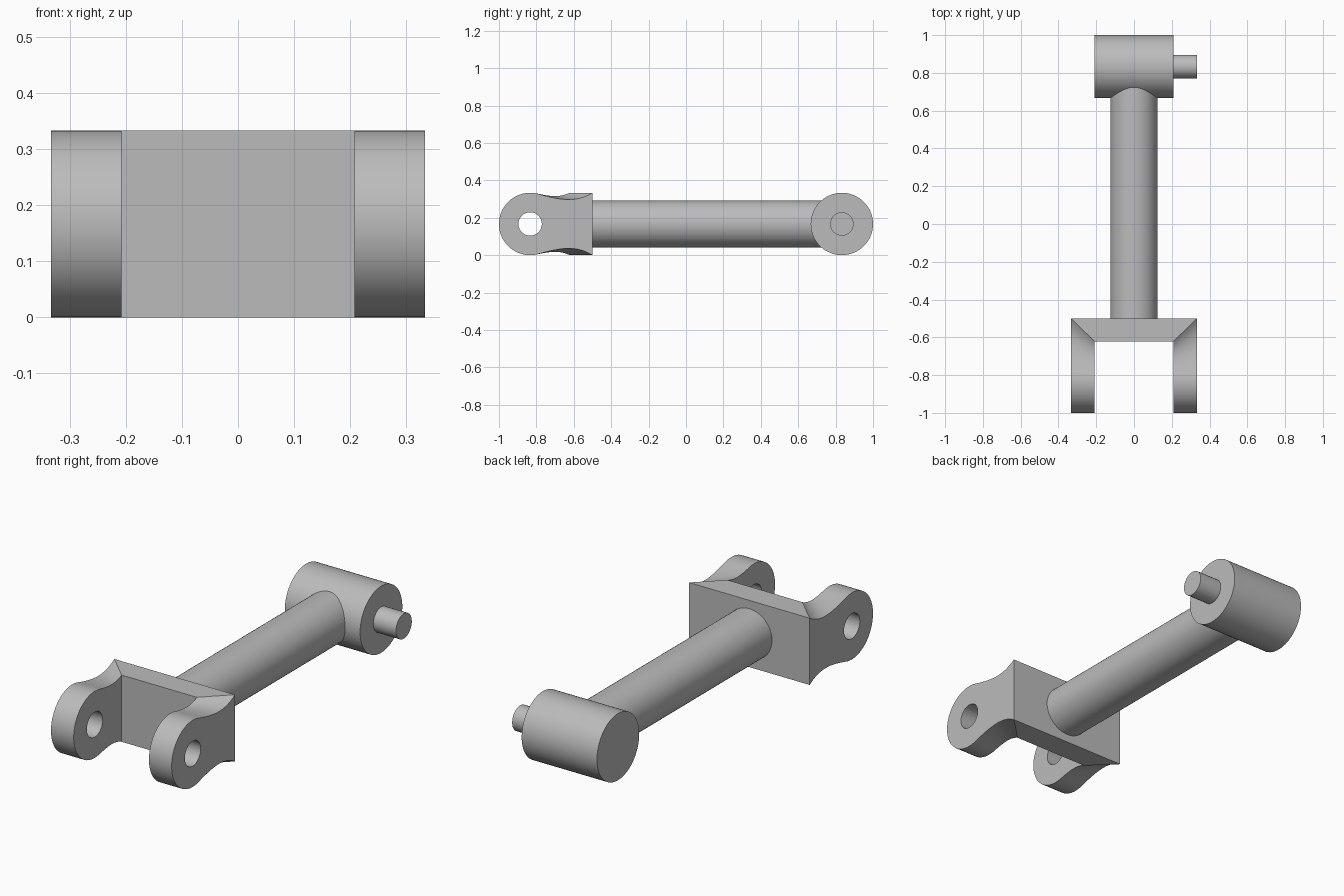
import bpy, bmesh
from math import pi, sin, cos
from mathutils import Vector, Matrix

cube = bpy.data.objects.get("Cube")
if cube:
    bpy.data.objects.remove(cube)

R = 1 / 6          # eye and head radius, also half the height
HALF = 1 / 3       # half width over the fork
INNER = 0.208      # half width between the arms
EYE_Y, HEAD_Y = -1 + R, 1 - R
WEB_FRONT, WEB_BACK = -0.622, -0.5

steel = bpy.data.materials.new("steel grey")
steel.use_nodes = True
GREY = (0.5, 0.5, 0.5, 1)
steel.diffuse_color = GREY
steel.node_tree.nodes["Principled BSDF"].inputs["Base Color"].default_value = GREY


def finish(obj):
    obj.data.materials.clear()
    obj.data.materials.append(steel)
    bpy.ops.object.select_all(action='DESELECT')
    obj.select_set(True)
    bpy.context.view_layer.objects.active = obj
    bpy.ops.object.shade_smooth_by_angle(angle=pi / 6)


def cylinder(name, radius, start, end, sides=64):
    start, end = Vector(start), Vector(end)
    axis = end - start
    bm = bmesh.new()
    bmesh.ops.create_cone(bm, cap_ends=True, segments=sides, radius1=radius,
                          radius2=radius, depth=axis.length)
    turn = axis.to_track_quat('Z', 'Y').to_matrix().to_4x4()
    bm.transform(Matrix.Translation((start + end) / 2) @ turn)
    mesh = bpy.data.meshes.new(name)
    bm.to_mesh(mesh)
    bm.free()
    obj = bpy.data.objects.new(name, mesh)
    bpy.context.collection.objects.link(obj)
    return obj


def arm_outline(end_y, dip):
    """Side outline (y, z): lower scoop, round eye, upper scoop."""
    p0, p3 = Vector((EYE_Y + 0.03, R * 0.985)), Vector((end_y, R))
    length = end_y - p0.x
    p1 = p0 + Vector((length * 0.4, -dip))
    p2 = p3 + Vector((-length * 0.3, -dip * 1.7))
    scoop = []
    for i in range(17):
        t = i / 16
        s = 1 - t
        scoop.append(p0 * s**3 + p1 * 3 * s * s * t + p2 * 3 * s * t * t + p3 * t**3)
    eye = [Vector((EYE_Y + R * cos(a), R * sin(a)))
           for a in (pi * (0.5 + i / 32) for i in range(33))]
    lower = [Vector((p.x, -p.y)) for p in scoop]
    return scoop[::-1] + eye + lower


# Fork: two scooped arms mitred into a cross web
bm = bmesh.new()
for side in (-1, 1):
    loops = [[bm.verts.new((side * x, p.x, R + p.y)) for p in arm_outline(y, dip)]
             for x, y, dip in ((INNER, WEB_FRONT, 0.016), (HALF, WEB_BACK, 0.034))]
    for loop in loops:
        bm.faces.new(loop)
    a, b = loops
    for i in range(len(a) - 1):
        bm.faces.new((a[i], a[i + 1], b[i + 1], b[i]))


def web_face(*points):
    bm.faces.new([bm.verts.new(p) for p in points])


for z in (0, 2 * R):
    web_face((-HALF, WEB_BACK, z), (HALF, WEB_BACK, z),
             (INNER, WEB_FRONT, z), (-INNER, WEB_FRONT, z))
for x, y in ((INNER, WEB_FRONT), (HALF, WEB_BACK)):
    web_face((-x, y, 0), (x, y, 0), (x, y, 2 * R), (-x, y, 2 * R))
bmesh.ops.remove_doubles(bm, verts=bm.verts, dist=0.0002)
bmesh.ops.recalc_face_normals(bm, faces=bm.faces)
mesh = bpy.data.meshes.new("fork")
bm.to_mesh(mesh)
bm.free()
fork = bpy.data.objects.new("fork", mesh)
bpy.context.collection.objects.link(fork)

# Pin holes through both arms
cutter = cylinder("hole_cutter", 0.0625, (-0.5, EYE_Y, R), (0.5, EYE_Y, R), 48)
cutter.hide_render = True
cut = fork.modifiers.new("pin holes", 'BOOLEAN')
cut.operation = 'DIFFERENCE'
cut.solver = 'EXACT'
cut.object = cutter
bpy.context.view_layer.objects.active = fork
bpy.ops.object.modifier_apply(modifier=cut.name)
bpy.data.objects.remove(cutter)
finish(fork)

# Rod, cross head and side pin
finish(cylinder("rod", 0.125, (0, WEB_BACK, R), (0, HEAD_Y, R)))
finish(cylinder("cross_head", R, (-INNER, HEAD_Y, R), (INNER, HEAD_Y, R)))
finish(cylinder("side_pin", 0.0625, (INNER, HEAD_Y, R), (HALF, HEAD_Y, R), 48))
